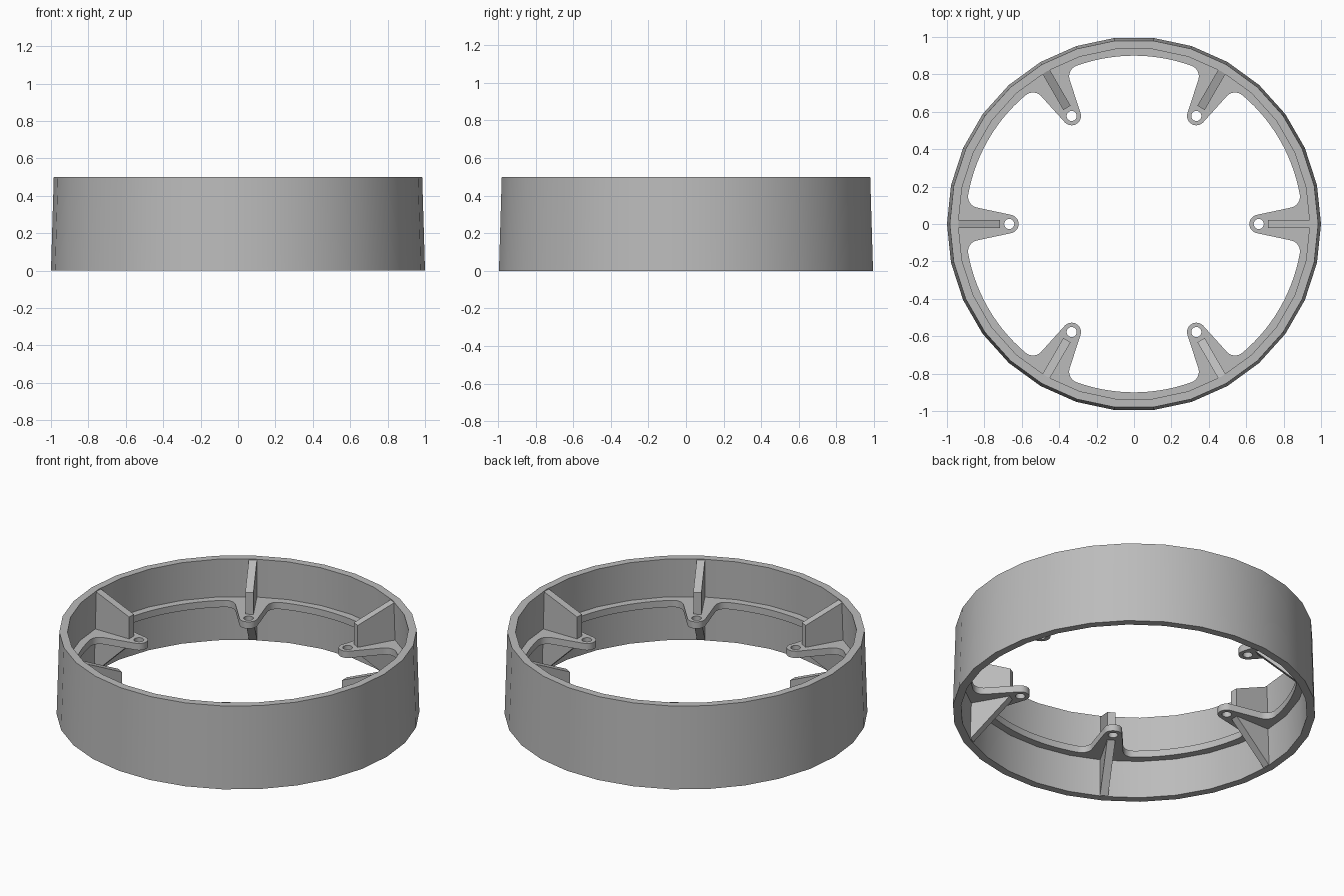
import bpy
import bmesh
from math import sin, cos, atan2, tau, radians, sqrt
from mathutils import Matrix, Vector

cube = bpy.data.objects.get("Cube")
if cube:
    bpy.data.objects.remove(cube, do_unlink=True)

WALL_SIDES = 30
TABS = 6
FLANGE_LOW, FLANGE_TOP = 0.226, 0.267
FLANGE_INNER, FLANGE_OUTER = 0.9, 0.955
HOLE_R, TIP_R, FILLET_R = 0.027, 0.05, 0.06
TIP = Vector((0.667, 0))

grey = bpy.data.materials.new("plain grey")
grey.use_nodes = True
colour = (0.5, 0.5, 0.5, 1)
grey.diffuse_color = colour
grey.node_tree.nodes["Principled BSDF"].inputs["Base Color"].default_value = colour


def finish(name, bm):
    bmesh.ops.remove_doubles(bm, verts=bm.verts, dist=0.0001)
    bmesh.ops.recalc_face_normals(bm, faces=bm.faces)
    mesh = bpy.data.meshes.new(name)
    bm.to_mesh(mesh)
    bm.free()
    obj = bpy.data.objects.new(name, mesh)
    bpy.context.collection.objects.link(obj)
    mesh.materials.append(grey)
    bpy.ops.object.select_all(action='DESELECT')
    obj.select_set(True)
    bpy.context.view_layer.objects.active = obj
    bpy.ops.object.shade_smooth_by_angle(angle=radians(30))
    return obj


def arc(centre, radius, start, end, steps):
    angles = [start + (end - start) * i / steps for i in range(steps + 1)]
    return [Vector((centre[0] + radius * cos(a), centre[1] + radius * sin(a))) for a in angles]


def turned(points, angle):
    rot = Matrix.Rotation(angle, 2)
    return [rot @ p for p in points]


# Tapered outer wall, a closed profile turned around the axis
bm = bmesh.new()
profile = [(1, 0), (0.985, 0.5), (0.94, 0.5), (0.955, 0)]
rings = [[bm.verts.new((r * cos(tau * i / WALL_SIDES), r * sin(tau * i / WALL_SIDES), z))
          for i in range(WALL_SIDES)] for r, z in profile]
for k, ring in enumerate(rings):
    after = rings[(k + 1) % len(rings)]
    for i in range(WALL_SIDES):
        j = (i + 1) % WALL_SIDES
        bm.faces.new((ring[i], ring[j], after[j], after[i]))
finish("outer_wall", bm)

# Half outline of one mounting tab: round tip, slanted side, fillet into the ring
slant = radians(12)
along = Vector((cos(slant), sin(slant)))
normal = Vector((-sin(slant), cos(slant)))
start = TIP + normal * (TIP_R + FILLET_R)
reach = FLANGE_INNER - FILLET_R
b = start.dot(along)
centre = start + along * (-b + sqrt(b * b - start.dot(start) + reach * reach))
join = atan2(centre.y, centre.x)
half = arc(TIP, TIP_R, tau / 2, atan2(normal.y, normal.x), 8)
half += arc(centre, FILLET_R, slant - tau / 4, join, 8)
mirrored = [Vector((p.x, -p.y)) for p in reversed(half[1:])]
ring_arc = arc((0, 0), FLANGE_INNER, join, tau / TABS - join, 14)[1:-1]
segment = mirrored + half + ring_arc

# Flat flange with six drilled tabs
curve = bpy.data.curves.new("flange_outline", 'CURVE')
curve.dimensions = '2D'
curve.fill_mode = 'BOTH'
curve.extrude = (FLANGE_TOP - FLANGE_LOW) / 2


def add_loop(points):
    spline = curve.splines.new('POLY')
    spline.points.add(len(points) - 1)
    for point, p in zip(spline.points, points):
        point.co = (p.x, p.y, 0, 1)
    spline.use_cyclic_u = True


turns = [tau * i / TABS for i in range(TABS)]
add_loop(arc((0, 0), FLANGE_OUTER, 0, tau, 60)[:-1])
add_loop([p for t in turns for p in turned(segment, t)])
for t in turns:
    add_loop(turned(arc(TIP, HOLE_R, 0, tau, 20)[:-1], t))
helper = bpy.data.objects.new("flange_outline", curve)
bpy.context.collection.objects.link(helper)
bpy.context.view_layer.update()
filled = helper.evaluated_get(bpy.context.evaluated_depsgraph_get()).to_mesh()
bm = bmesh.new()
bm.from_mesh(filled)
bmesh.ops.translate(bm, verts=bm.verts, vec=(0, 0, (FLANGE_LOW + FLANGE_TOP) / 2))
finish("tabbed_flange", bm)
bpy.data.objects.remove(helper, do_unlink=True)
bpy.data.curves.remove(curve)


# Radial plates, repeated once per tab
def radial_plates(name, outline, width):
    bm = bmesh.new()
    for t in turns:
        rot = Matrix.Rotation(t, 3, 'Z')
        verts = [bm.verts.new(rot @ Vector((r, -width / 2, z))) for r, z in outline]
        face = bm.faces.new(verts)
        out = bmesh.ops.extrude_face_region(bm, geom=[face])
        moved = [v for v in out["geom"] if isinstance(v, bmesh.types.BMVert)]
        bmesh.ops.translate(bm, verts=moved, vec=rot @ Vector((0, width, 0)))
    finish(name, bm)


radial_plates("upper_ribs", [(0.717, 0.26), (0.717, 0.4), (0.945, 0.497), (0.955, 0.26)], 0.045)
radial_plates("lower_gussets", [(0.717, 0.23), (0.96, 0.23), (0.97, 0.002), (0.95, 0.002)], 0.045)
